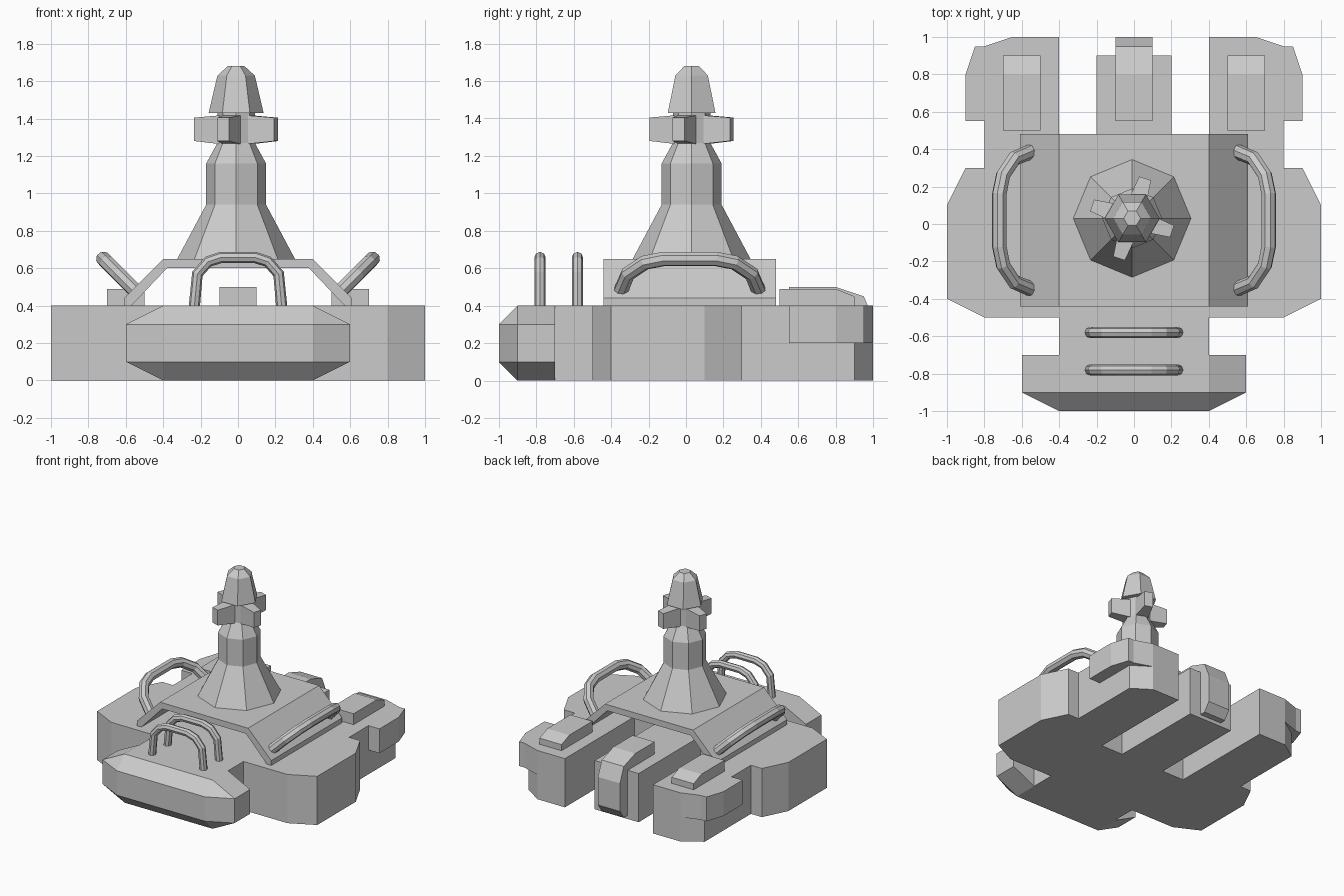
import bpy, bmesh, math
from mathutils import Matrix, Vector

if "Cube" in bpy.data.objects:
    bpy.data.objects.remove(bpy.data.objects["Cube"], do_unlink=True)

grey = bpy.data.materials.new("plain grey")
grey.use_nodes = True
grey.diffuse_color = (0.6, 0.6, 0.6, 1)
grey.node_tree.nodes["Principled BSDF"].inputs["Base Color"].default_value = (0.6, 0.6, 0.6, 1)


def add(name, data):
    data.materials.append(grey)
    ob = bpy.data.objects.new(name, data)
    bpy.context.scene.collection.objects.link(ob)
    return ob


def loft(name, rings):
    """Skin a stack of equal-length rings and cap both ends."""
    bm = bmesh.new()
    loops = [[bm.verts.new(p) for p in ring] for ring in rings]
    for a, b in zip(loops, loops[1:]):
        for i in range(len(a)):
            j = (i + 1) % len(a)
            bm.faces.new((a[i], a[j], b[j], b[i]))
    bm.faces.new(loops[0][::-1])
    bm.faces.new(loops[-1])
    bmesh.ops.recalc_face_normals(bm, faces=bm.faces)
    me = bpy.data.meshes.new(name)
    bm.to_mesh(me)
    bm.free()
    return add(name, me)


def plan(name, pts, z0, z1):
    return loft(name, [[(x, y, z) for x, y in pts] for z in (z0, z1)])


def side_profile(name, pts, x0, x1):
    return loft(name, [[(x, y, z) for y, z in pts] for x in (x0, x1)])


def mirrored(pts):
    return pts + [(-p[0], *p[1:]) for p in reversed(pts)]


def lathe(name, profile, sides, centre):
    rings = []
    for r, z in profile:
        turn = [2 * math.pi * i / sides for i in range(sides)]
        rings.append([(centre[0] + r * math.cos(a), centre[1] + r * math.sin(a), z) for a in turn])
    return loft(name, rings)


def tube(name, pts, radius):
    cu = bpy.data.curves.new(name, 'CURVE')
    cu.dimensions = '3D'
    cu.bevel_depth = radius
    cu.bevel_resolution = 2
    cu.use_fill_caps = True
    sp = cu.splines.new('POLY')
    sp.points.add(len(pts) - 1)
    for p, co in zip(sp.points, pts):
        p.co = (*co, 1)
    sp.use_smooth = False
    return add(name, cu)


# Slab base with side pods, front neck and three rear prongs
plan("base", mirrored([(.4, -.7), (.4, -.5), (.8, -.5), (1, -.4), (1, .1), (.9, .3), (.8, .3),
                       (.8, .9), (.65, 1), (.4, 1), (.4, .1), (.2, .1), (.2, .9)]), 0, .4)

# Chamfered front bumper
wide = mirrored([(.6, -.7), (.6, -.9), (.4, -1)])
narrow = mirrored([(.4, -.7), (.4, -.9), (.4, -.9)])
bumper = loft("front_bumper", [[(x, y, z) for x, y in ring] for ring, z in
                               ((narrow, 0), (wide, .1), (wide, .3), (narrow, .4))])
bm = bmesh.new()
bm.from_mesh(bumper.data)
bmesh.ops.remove_doubles(bm, verts=bm.verts, dist=0.001)
bm.to_mesh(bumper.data)
bm.free()

# Rear outer pods and the blocks on the prongs
for side, label in ((1, "left"), (-1, "right")):
    plan(label + "_rear_pod", [(side * x, y) for x, y in
         ((.8, .55), (.9, .55), (.9, .8), (.85, .95), (.8, .95), (.65, 1), (.8, .9))], .2, .4)
    side_profile(label + "_prong_block", [(.5, .4), (.5, .49), (.8, .49), (.9, .45), (.9, .4)],
                 side * .5, side * .7)
side_profile("centre_clip", [(.55, .4), (.55, .5), (.8, .5), (.95, .45), (1, .33), (1, .1),
                             (.95, .03), (.9, .03), (.9, .4)], -.1, .1)

# Raised bent-sheet deck, open front to back
sheet = [(.61, .4), (.61, .44), (.4, .65)]
under = [(-.38, .6), (-.57, .4)]
section = mirrored(sheet) + [(-.57, .4), (-.38, .6), (.38, .6), (.57, .4)]
loft("deck", [[(x, y, z) for x, z in section] for y in (-.44, .48)])

# Tower: flared octagonal column, four arms and a six-sided cap
centre = (-.01, .03)
lathe("tower_column", [(.32, .64), (.16, .94), (.16, 1.16), (.1, 1.27), (.1, 1.44)], 8, centre)
lathe("tower_cap", [(.147, 1.43), (.1, 1.63), (.045, 1.68)], 6, centre)
for i in range(4):
    rings = []
    for r, w, low, high in ((.04, .055, 1.26, 1.42), (.225, .033, 1.28, 1.405)):
        rings.append([(r, -w, low), (r, w, low), (r, w, high), (r, -w, high)])
    arm = loft(f"tower_arm_{i + 1}", rings)
    arm.data.transform(Matrix.Translation((*centre, 0)) @
                       Matrix.Rotation(math.radians(72 + 90 * i), 4, 'Z'))

# Upright front handles
for y, label in ((-.58, "rear"), (-.78, "front")):
    half = [(.235, y, .38), (.217, y, .57), (.16, y, .635), (.09, y, .658)]
    tube(label + "_handle", mirrored(half), .03)

# Side handles leaning outward
for side, label in ((1, "left"), (-1, "right")):
    half = [(.545, .37), (.64, .33), (.7, .24), (.72, .14)]
    path = [(x, .02 + y) for x, y in half] + [(x, .02 - y) for x, y in reversed(half)]
    tube(label + "_side_handle", [(side * x, y, x - .07) for x, y in path], .04)
